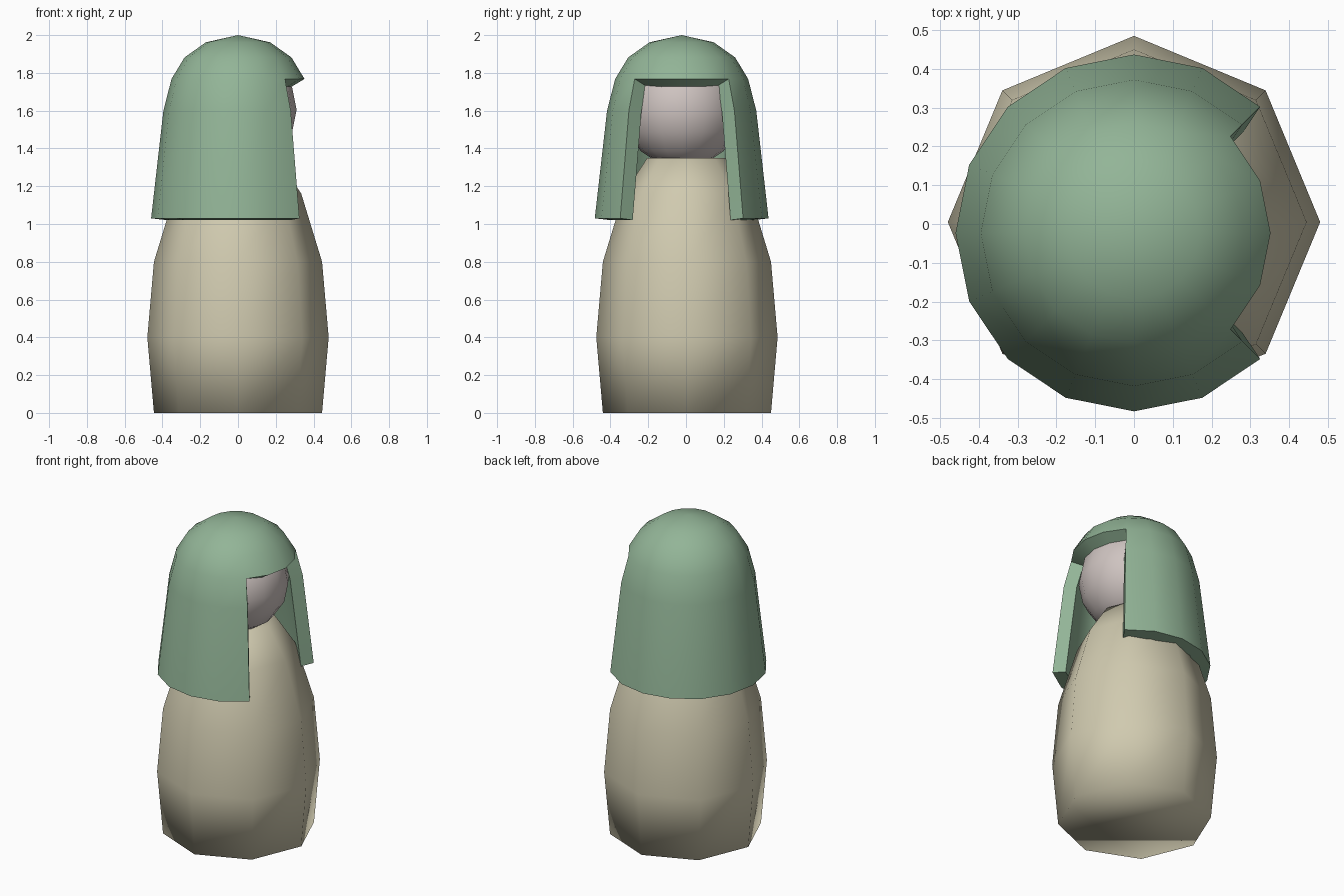
import bpy, bmesh, math

if "Cube" in bpy.data.objects:
    bpy.data.objects.remove(bpy.data.objects["Cube"])


def paint(obj, name, rgb):
    mat = bpy.data.materials.new(name)
    mat.diffuse_color = (*rgb, 1)
    mat.use_nodes = True
    mat.node_tree.nodes["Principled BSDF"].inputs["Base Color"].default_value = mat.diffuse_color
    obj.data.materials.append(mat)


def lathe(name, profile, sides, centre, cap_bottom=False, cap_top=False, tip=None, skip=None):
    """Stack rings of (radius, z); skip(angle, row) leaves out side faces."""
    bm = bmesh.new()
    step = math.tau / sides
    rings = [[bm.verts.new((centre[0] + r * math.cos(i * step),
                            centre[1] + r * math.sin(i * step), z))
              for i in range(sides)] for r, z in profile]
    for row in range(len(rings) - 1):
        a, b = rings[row], rings[row + 1]
        for i in range(sides):
            if skip and skip((i + 0.5) * step, row):
                continue
            j = (i + 1) % sides
            bm.faces.new((a[i], a[j], b[j], b[i]))
    if cap_bottom:
        bm.faces.new(rings[0][::-1])
    if cap_top:
        bm.faces.new(rings[-1])
    if tip is not None:
        top = bm.verts.new((*centre, tip))
        for i in range(sides):
            bm.faces.new((rings[-1][i], rings[-1][(i + 1) % sides], top))
    # drop the vertices left over in an opening
    bmesh.ops.delete(bm, geom=[v for v in bm.verts if not v.link_faces], context='VERTS')
    mesh = bpy.data.meshes.new(name)
    bm.to_mesh(mesh)
    bm.free()
    for p in mesh.polygons:
        p.use_smooth = True
    obj = bpy.data.objects.new(name, mesh)
    bpy.context.collection.objects.link(obj)
    return obj


# eight-sided rounded body
body = lathe("body", [(0.445, 0), (0.48, 0.4), (0.445, 0.8), (0.335, 1.16), (0.21, 1.35)],
             8, (0, 0.005), cap_bottom=True, cap_top=True)
paint(body, "cream", (0.63, 0.59, 0.43))

# head, mostly hidden under the veil
bpy.ops.mesh.primitive_uv_sphere_add(segments=16, ring_count=8, radius=0.31,
                                     location=(0, -0.02, 1.605))
head = bpy.context.object
head.name = "head"
bpy.ops.object.shade_smooth()
paint(head, "pale_skin", (0.62, 0.55, 0.53))

# domed veil, open on the +x side below the brow
veil = lathe("veil", [(0.46, 1.03), (0.395, 1.6), (0.352, 1.768), (0.283, 1.882), (0.17, 1.962)],
             16, (0, -0.023), tip=2.0,
             skip=lambda a, row: row < 2 and math.cos(a) > math.cos(math.pi / 4))
paint(veil, "soft_green", (0.29, 0.46, 0.31))
solid = veil.modifiers.new("thickness", 'SOLIDIFY')
solid.thickness = 0.08
solid.offset = -1
bpy.ops.object.select_all(action='DESELECT')
veil.select_set(True)
bpy.context.view_layer.objects.active = veil
bpy.ops.object.modifier_apply(modifier=solid.name)
bpy.ops.object.shade_smooth_by_angle(angle=math.radians(50))
